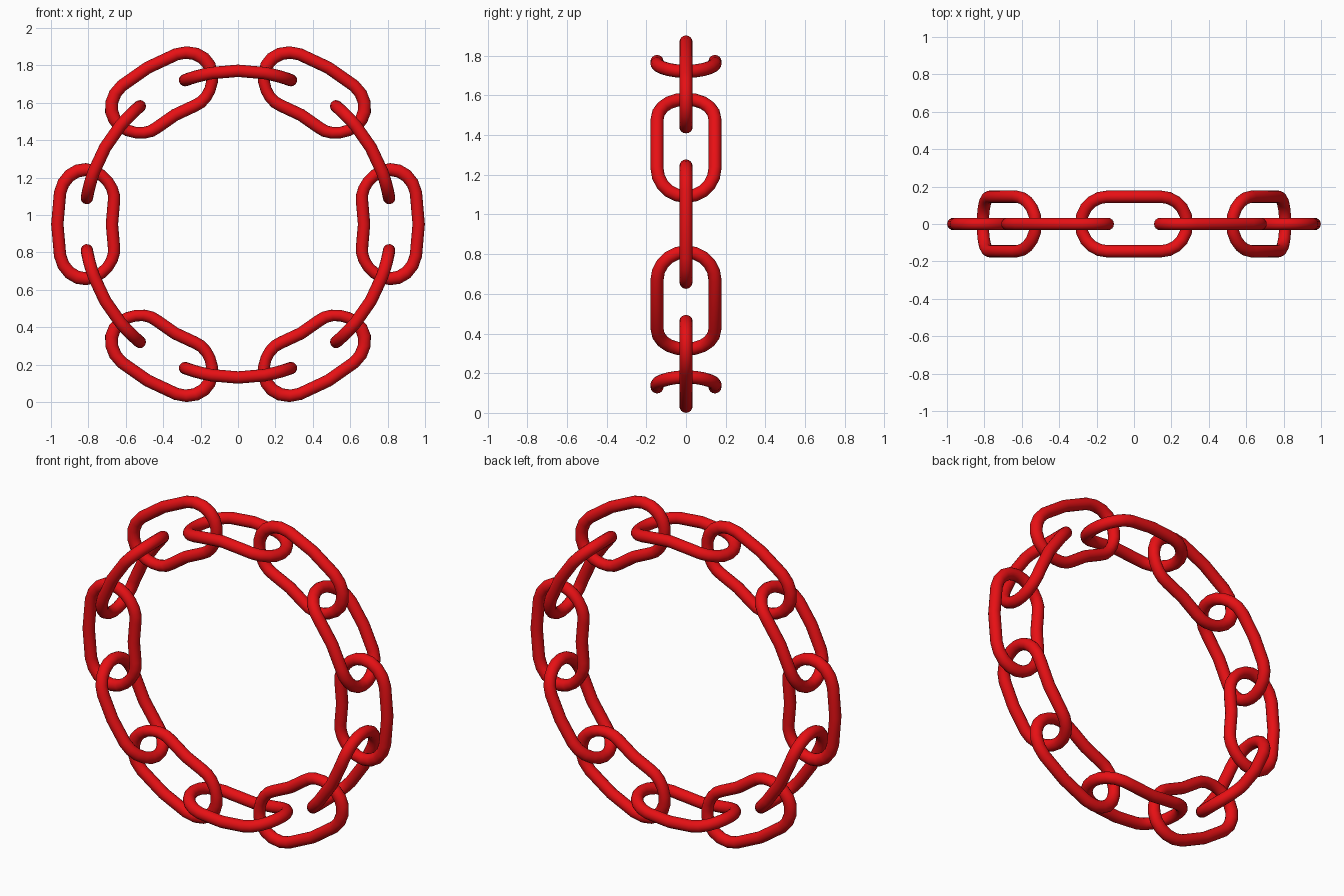
import bpy, bmesh
from math import sin, cos, pi, radians

if "Cube" in bpy.data.objects:
    bpy.data.objects.remove(bpy.data.objects["Cube"])

RING = 0.82      # radius of the ring the chain follows
HALF_W = 0.146   # half width of a link (centreline), also its end radius
STRAIGHT = 0.143 # half length of the straight side
TUBE = 0.033     # wire radius
SIDES, ARC = 16, 10
CENTRE_Z = 0.953

red = bpy.data.materials.new("red")
red.diffuse_color = (0.8, 0.005, 0.007, 1)
red.use_nodes = True
red.node_tree.nodes["Principled BSDF"].inputs["Base Color"].default_value = red.diffuse_color


def link_path():
    """Stadium centreline as (along, across, normal along, normal across)."""
    path = []
    for end in (0, 1):
        sign = 1 - 2 * end
        for i in range(ARC + 1):
            a = -pi / 2 + pi * i / ARC + pi * end
            path.append((sign * STRAIGHT + HALF_W * cos(a), HALF_W * sin(a), cos(a), sin(a)))
        path.append((0, sign * HALF_W, 0, sign))  # middle of the straight side
    return path


def make_link(index):
    upright = index % 2 == 0          # alternate links lie in the ring plane
    middle = radians(30 * index)
    bm = bmesh.new()
    rings = []
    for s, w, ns, nw in link_path():
        ring = []
        for k in range(SIDES):
            t = 2 * pi * k / SIDES
            along = s + ns * TUBE * cos(t)
            across = w + nw * TUBE * cos(t)
            thick = TUBE * sin(t)
            radial, y = (across, thick) if upright else (thick, across)
            # bend the flat link around the ring
            a = middle + along / RING
            r = RING + radial
            ring.append(bm.verts.new((r * cos(a), y, CENTRE_Z + r * sin(a))))
        rings.append(ring)
    for i, ring in enumerate(rings):
        nxt = rings[(i + 1) % len(rings)]
        for k in range(SIDES):
            j = (k + 1) % SIDES
            bm.faces.new((ring[k], nxt[k], nxt[j], ring[j]))
    bmesh.ops.recalc_face_normals(bm, faces=bm.faces)
    for f in bm.faces:
        f.smooth = True
    mesh = bpy.data.meshes.new("chain_link")
    bm.to_mesh(mesh)
    bm.free()
    mesh.materials.append(red)
    obj = bpy.data.objects.new(f"chain_link_{index + 1:02d}", mesh)
    bpy.context.collection.objects.link(obj)
    return obj


# Twelve interlocked links; rest the chain on the floor
links = [make_link(i) for i in range(12)]
low = min(v.co.z for o in links for v in o.data.vertices)
for o in links:
    o.location.z = -low
